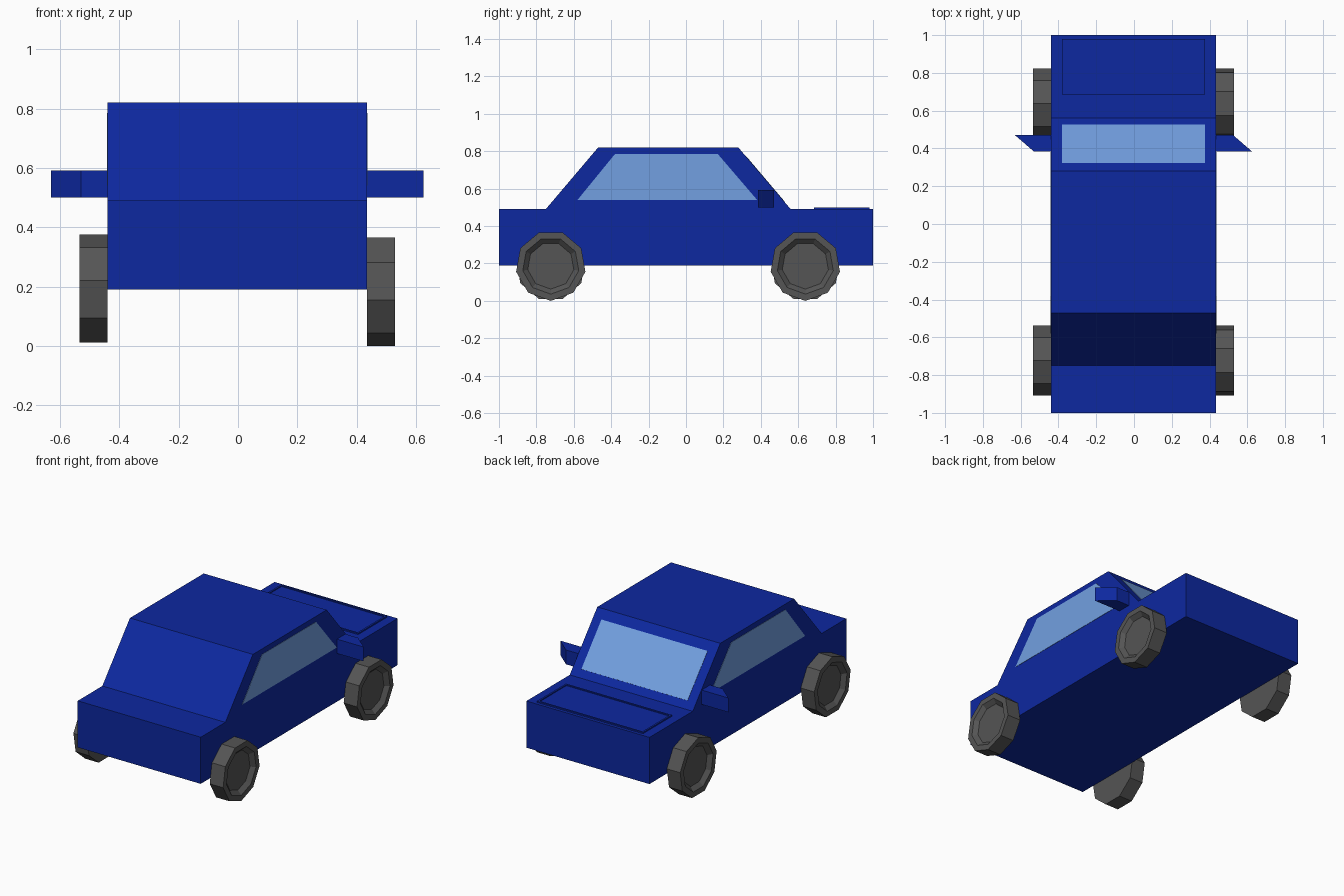
import bpy, bmesh, math
from mathutils import Vector, Matrix

cube = bpy.data.objects.get("Cube")
if cube:
    bpy.data.objects.remove(cube)


def material(name, rgb):
    m = bpy.data.materials.new(name)
    m.use_nodes = True
    m.diffuse_color = (*rgb, 1)
    m.node_tree.nodes["Principled BSDF"].inputs["Base Color"].default_value = (*rgb, 1)
    return m


BLUE = material("body blue", (0.004, 0.021, 0.35))
GLASS = material("window light blue", (0.17, 0.35, 0.75))
GREY = material("wheel grey", (0.09, 0.09, 0.09))


def finish(name, bm, mat, matrix=Matrix()):
    bmesh.ops.recalc_face_normals(bm, faces=bm.faces)
    mesh = bpy.data.meshes.new(name)
    bm.to_mesh(mesh)
    bm.free()
    mesh.materials.append(mat)
    ob = bpy.data.objects.new(name, mesh)
    ob.matrix_world = matrix
    bpy.context.collection.objects.link(ob)
    return ob


def prism(points, offset):
    """Extrude a flat outline by an offset; returns the mesh and the far face."""
    bm = bmesh.new()
    face = bm.faces.new([bm.verts.new(p) for p in points])
    ext = bmesh.ops.extrude_face_region(bm, geom=[face], use_keep_orig=True)["geom"]
    bmesh.ops.translate(bm, vec=Vector(offset),
                        verts=[g for g in ext if isinstance(g, bmesh.types.BMVert)])
    return bm, [g for g in ext if isinstance(g, bmesh.types.BMFace)][0]


X0, X1 = -0.44, 0.435          # body sides
DECK, ROOF = 0.49, 0.82

# Body: one side profile across the full width
profile = [(-1, 0.19), (1, 0.19), (1, DECK), (0.56, DECK), (0.28, ROOF),
           (-0.47, ROOF), (-0.75, DECK), (-1, DECK)]
bm, _ = prism([(X0, y, z) for y, z in profile], (X1 - X0, 0, 0))
finish("body", bm, BLUE)

# Side windows
window = [(-0.58, 0.54), (0.38, 0.54), (0.17, 0.785), (-0.38, 0.785)]
for name, x, t in (("left_window", X1, 0.002), ("right_window", X0, -0.002)):
    bm, _ = prism([(x, y, z) for y, z in window], (t, 0, 0))
    finish(name, bm, GLASS)

# Windshield lying on the sloped cabin face
low, high = Vector((0, 0.56, DECK)), Vector((0, 0.28, ROOF))
slope = high - low
normal = Vector((0, slope.z, -slope.y)).normalized()
a, b = low + slope * 0.12, low + slope * 0.85
bm, _ = prism([(-0.38, a.y, a.z), (0.375, a.y, a.z), (0.375, b.y, b.z), (-0.38, b.y, b.z)],
              normal * 0.002)
finish("windshield", bm, GLASS)

# Hood panel with a slim raised rim
bm, top = prism([(-0.38, 0.685, DECK), (0.375, 0.685, DECK), (0.375, 0.98, DECK),
                 (-0.38, 0.98, DECK)], (0, 0, 0.008))
bmesh.ops.inset_region(bm, faces=[top], thickness=0.016)
inner = bmesh.ops.extrude_face_region(bm, geom=[top])["geom"]
bmesh.ops.translate(bm, vec=(0, 0, -0.006),
                    verts=[g for g in inner if isinstance(g, bmesh.types.BMVert)])
if top.is_valid:
    bmesh.ops.delete(bm, geom=[top], context="FACES_ONLY")
finish("hood_panel", bm, BLUE)

# Wing mirrors: the second is the first turned half round
outline = [(-0.01, -0.043), (0.19, -0.043), (0.09, 0.043), (-0.01, 0.043)]
for name, x, turn in (("left_mirror", X1, 0), ("right_mirror", X0, math.pi)):
    bm, _ = prism([(px, py, 0.5) for px, py in outline], (0, 0, 0.092))
    finish(name, bm, BLUE,
           Matrix.Translation((x, 0.427, 0)) @ Matrix.Rotation(turn, 4, "Z"))


# Wheels: nine-sided drums with a dished outer face
def wheel(name, loc, turn):
    bm = bmesh.new()
    sides, previous = 9, None
    for x, r in ((0, 0.188), (0.095, 0.188), (0.095, 0.152), (0.07, 0.125)):
        ring = []
        for i in range(sides):
            ang = 2 * math.pi * i / sides
            ring.append(bm.verts.new((x, r * math.sin(ang), -r * math.cos(ang))))
        if previous:
            for i in range(sides):
                j = (i + 1) % sides
                bm.faces.new((previous[i], previous[j], ring[j], ring[i]))
        else:
            bm.faces.new(ring)
        previous = ring
    bm.faces.new(previous)
    finish(name, bm, GREY, Matrix.Translation(loc) @ Matrix.Rotation(turn, 4, "Y"))


for end, y in (("hood", 0.638), ("tail", -0.723)):
    wheel(end + "_left_wheel", (X1, y, 0.188), 0)
    wheel(end + "_right_wheel", (X0, y, 0.188), math.pi)
